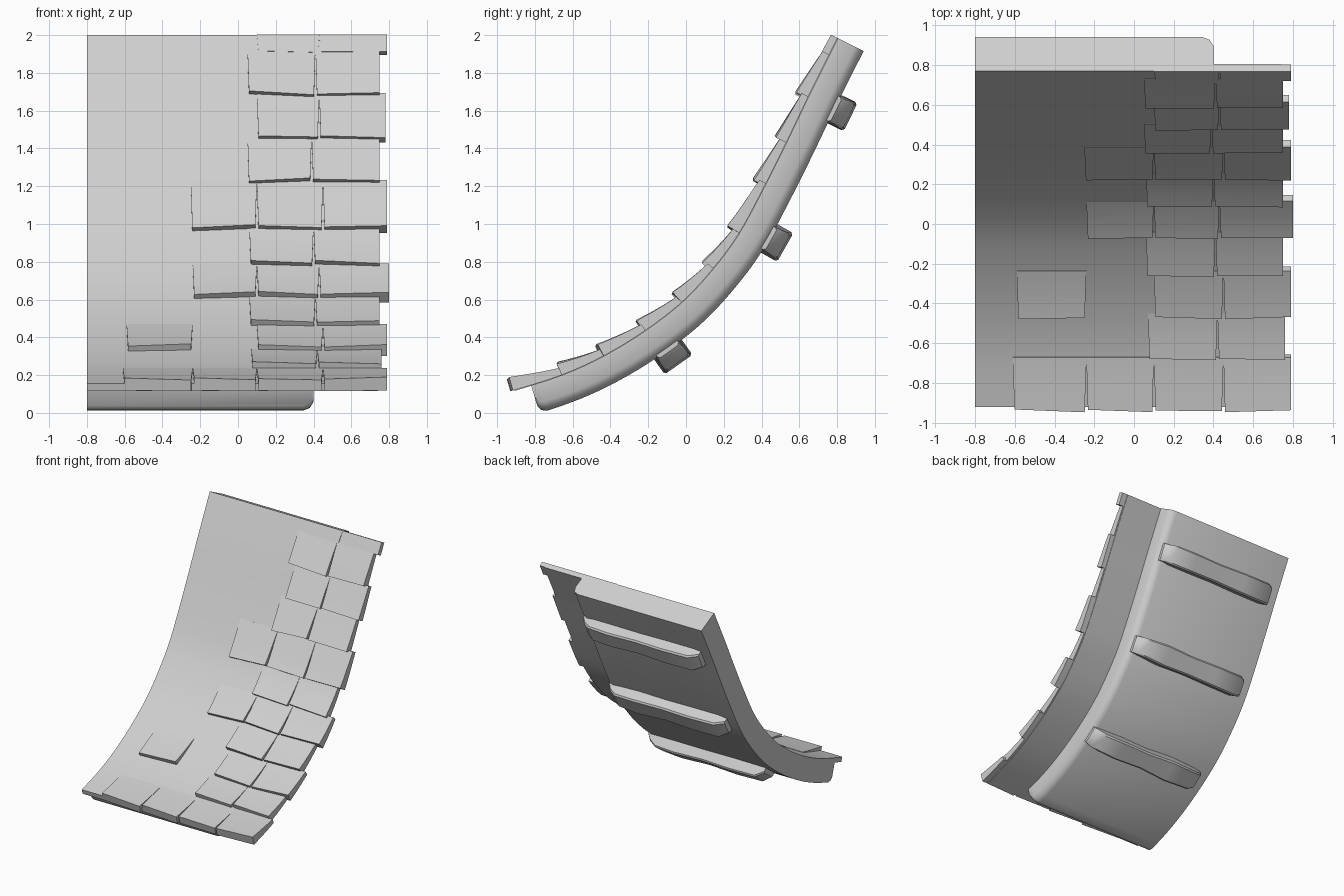
import bpy, bmesh, math, random
from mathutils import Vector

random.seed(4)
if "Cube" in bpy.data.objects:
    bpy.data.objects.remove(bpy.data.objects["Cube"])

mat = bpy.data.materials.new("light_grey")
mat.use_nodes = True
GREY = (0.62, 0.62, 0.62, 1)
mat.diffuse_color = GREY
mat.node_tree.nodes["Principled BSDF"].inputs["Base Color"].default_value = GREY

# Roof curve in the y-z plane: one point per shingle row, plus one beyond each end
CURVE = [Vector((0, y, z)) for y, z in [
    (-1.17, 0.09), (-0.92, 0.155), (-0.67, 0.235), (-0.46, 0.33), (-0.245, 0.46),
    (-0.05, 0.61), (0.11, 0.78), (0.25, 0.97), (0.385, 1.22), (0.50, 1.45),
    (0.61, 1.68), (0.725, 1.91), (0.838, 2.136), (0.95, 2.36)]]
TOP = 10.4


def frame(t):
    """Point, tangent and inward normal of the roof curve at row t."""
    i = min(max(math.floor(t), 0), len(CURVE) - 4)
    u = t - i
    a, b, c, d = CURVE[i:i + 4]
    k1, k2, k3 = c - a, 2 * a - 5 * b + 4 * c - d, 3 * b - a - 3 * c + d
    p = b + (k1 * u + k2 * u * u + k3 * u ** 3) / 2
    tan = (k1 + 2 * k2 * u + 3 * k3 * u * u).normalized()
    return p, tan, Vector((0, tan.z, -tan.y))


def at(x, t, off):
    p, tan, n = frame(t)
    return p + n * off + Vector((x, 0, 0))


def loft(name, rings, angle=30):
    """Closed solid through a list of equal rings."""
    bm = bmesh.new()
    loops = [[bm.verts.new(p) for p in ring] for ring in rings]
    count = len(loops[0])
    for r, s in zip(loops, loops[1:]):
        for i in range(count):
            j = (i + 1) % count
            bm.faces.new((r[i], r[j], s[j], s[i]))
    bm.faces.new(loops[0])
    bm.faces.new(loops[-1])
    bmesh.ops.recalc_face_normals(bm, faces=bm.faces)
    me = bpy.data.meshes.new(name)
    bm.to_mesh(me)
    bm.free()
    me.materials.append(mat)
    ob = bpy.data.objects.new(name, me)
    bpy.context.collection.objects.link(ob)
    bpy.ops.object.select_all(action='DESELECT')
    ob.select_set(True)
    bpy.context.view_layer.objects.active = ob
    bpy.ops.object.shade_smooth_by_angle(angle=math.radians(angle))
    return ob


def steps(a, b, n):
    return [a + (b - a) * i / n for i in range(n + 1)]


# Thin roof sheet
loft("roof_sheet", [[at(x, t, o) for x, o in
                     ((-0.8, 0), (0.74, 0), (0.74, 0.04), (-0.8, 0.04))]
                    for t in steps(0, TOP, 40)])

# Thick backing slab, rounded along its right edge and lower end
def slab_ring(t, depth):
    section = ((-0.8, 0.039), (-0.8, depth), (0.345, depth), (0.38, depth - 0.015),
               (0.4, depth - 0.05), (0.4, 0.039))
    return [at(x, t, o) for x, o in section]


loft("backing_slab", [slab_ring(0.35, 0.15), slab_ring(0.4, 0.178)] +
     [slab_ring(t, 0.19) for t in steps(0.5, TOP, 40)], 50)


# Shingles: raised at the lower lip, fading into the sheet above
def shingle(row, x0, x1, lift, length):
    tilt = random.uniform(-0.04, 0.04)
    rings = []
    for f in steps(0, 1, 8):
        ring = []
        for x, side, top in ((x0, -1, 0), (x1, 1, 0), (x1, 1, 1), (x0, -1, 1)):
            start = row + tilt * side * (1 - f)
            t = min(start + length * f, TOP)
            h = 0.003 + lift * (1 - f) * (1 + 0.12 * side * (1 if tilt > 0 else -1))
            flare = 0.008 * side * (1 - f) if abs(x) < 0.7 else 0
            ring.append(at(x - flare, t, -h if top else 0.036))
        rings.append(ring)
    loft("shingle", rings)


ROWS = [
    (-0.05, (-0.61, -0.24, 0.10, 0.45, 0.79)),
    (1, (0.07, 0.42, 0.76)),
    (2, (0.10, 0.45, 0.79)),
    (2, (-0.59, -0.24)),
    (3, (0.06, 0.41, 0.75)),
    (4, (-0.24, 0.10, 0.43, 0.80)),
    (5, (0.06, 0.40, 0.75)),
    (6, (-0.25, 0.10, 0.45, 0.79)),
    (7, (0.05, 0.39, 0.75)),
    (8, (0.10, 0.43, 0.78)),
    (9, (0.05, 0.41, 0.75)),
    (10, (0.10, 0.43, 0.79))]
for row, edges in ROWS:
    for x0, x1 in zip(edges, edges[1:]):
        if row == 10:
            shingle(row, x0, x1, 0.003, 0.4)
        else:
            shingle(row, x0, x1, random.uniform(0.024, 0.032), 1.05)

# Rough battens across the back
for name, t in (("lower_batten", 3.2), ("middle_batten", 6.2), ("upper_batten", 9.05)):
    p, tan, n = frame(t)
    rings = []
    for x, w, depth in ((-0.71, 0.07, 0.23), (-0.64, 0.082, 0.28), (-0.4, 0.085, 0.285),
                        (-0.15, 0.078, 0.275), (0.1, 0.083, 0.285), (0.28, 0.08, 0.275),
                        (0.34, 0.075, 0.24), (0.375, 0.07, 0.2)):
        w += random.uniform(-0.005, 0.005)
        c = 0.012
        section = ((-w, 0.16), (w, 0.16), (w, depth - c), (w - c, depth),
                   (c - w, depth), (-w, depth - c))
        rings.append([p + tan * s + n * o + Vector((x, 0, 0)) for s, o in section])
    loft(name, rings, 35)
